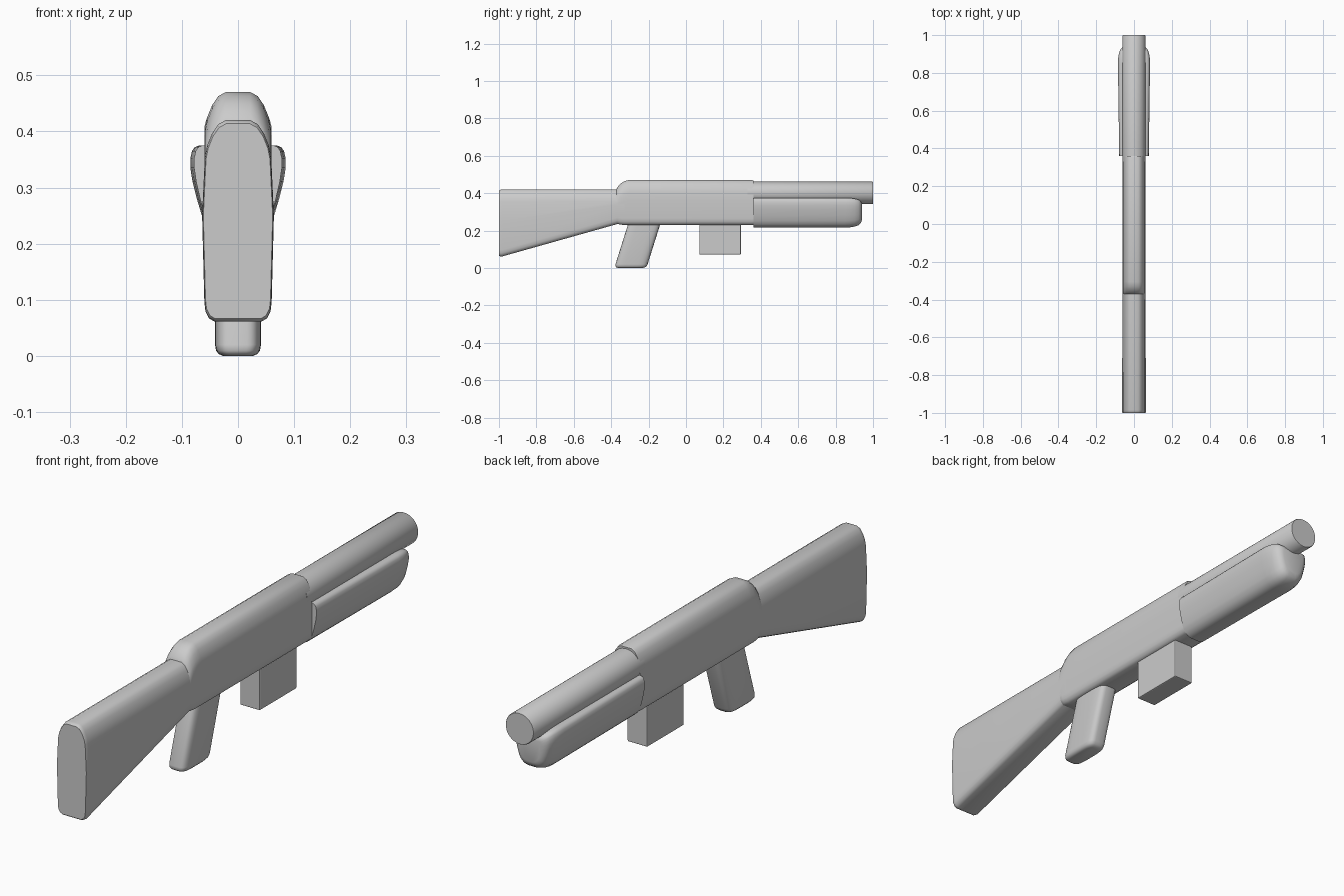
import bpy, bmesh, math

if "Cube" in bpy.data.objects:
    bpy.data.objects.remove(bpy.data.objects["Cube"])

def loft(name, rings, angle=35):
    """Skin a list of equal-length point rings and cap both ends."""
    bm = bmesh.new()
    vr = [[bm.verts.new(p) for p in r] for r in rings]
    n = len(vr[0])
    for a, b in zip(vr, vr[1:]):
        for i in range(n):
            j = (i + 1) % n
            bm.faces.new((a[i], a[j], b[j], b[i]))
    bm.faces.new(vr[0])
    bm.faces.new(vr[-1])
    bmesh.ops.recalc_face_normals(bm, faces=bm.faces)
    me = bpy.data.meshes.new(name)
    bm.to_mesh(me)
    bm.free()
    ob = bpy.data.objects.new(name, me)
    bpy.context.collection.objects.link(ob)
    bpy.ops.object.select_all(action='DESELECT')
    ob.select_set(True)
    bpy.context.view_layer.objects.active = ob
    bpy.ops.object.shade_smooth_by_angle(angle=math.radians(angle))
    return ob

def mirrored(half, y, sx=1.0, sz=1.0, zc=0.0):
    """Close a right-hand (x, z) half section across x = 0, at depth y."""
    pts = half + [(-x, z) for x, z in reversed(half)]
    return [(x * sx, y, zc + (z - zc) * sz) for x, z in pts]

# cross-section of stock and receiver: soft bottom, domed top
LOW = [(0.042, 0), (0.052, 0.006), (0.058, 0.018), (0.060, 0.035)]
TOP = [(0.059, -0.065), (0.055, -0.045), (0.046, -0.023), (0.035, -0.007), (0.022, 0)]

def body(y, zb, zt, bulge=0.0, s=1.0):
    mid = [(0.060 + bulge, (zb + zt) / 2 + 0.01)]
    half = [(x, zb + z) for x, z in LOW] + mid + [(x, zt + z) for x, z in TOP]
    return mirrored(half, y, s, s, (zb + zt) / 2)

# stock
loft("stock", [body(-1.0, 0.06, 0.42, 0.004, 0.965), body(-0.996, 0.06, 0.42, 0.004, 0.985),
               body(-0.985, 0.061, 0.42, 0.004), body(-0.37, 0.234, 0.42), body(-0.33, 0.245, 0.42)])

# receiver with rounded rear shoulder
loft("receiver", [body(y, zb, zt) for y, zb, zt in [
    (-0.375, 0.245, 0.412), (-0.368, 0.236, 0.43), (-0.352, 0.232, 0.449),
    (-0.332, 0.23, 0.463), (-0.305, 0.23, 0.47), (0.353, 0.23, 0.47), (0.36, 0.231, 0.467)]])

# barrel
def circle(y, r, zc, n=40):
    return [(r * math.cos(2 * math.pi * i / n), y, zc + r * math.sin(2 * math.pi * i / n)) for i in range(n)]

loft("barrel", [circle(0.33, 0.06, 0.401), circle(0.997, 0.06, 0.401), circle(1.0, 0.058, 0.401)])

# fore-end: wide shoulders, narrowing belly, rounded nose
FORE = [(0.022, 0.216), (0.040, 0.221), (0.055, 0.234), (0.065, 0.252), (0.074, 0.282), (0.081, 0.310),
        (0.085, 0.335), (0.085, 0.352), (0.082, 0.365), (0.077, 0.372), (0.069, 0.375), (0.03, 0.375)]
loft("fore_end", [mirrored(FORE, y, sx, sz, 0.305) for y, sx, sz in [
    (0.36, 0.92, 1), (0.6, 0.96, 1), (0.85, 1, 1), (0.878, 0.985, 0.985), (0.902, 0.94, 0.94),
    (0.922, 0.86, 0.86), (0.934, 0.74, 0.74), (0.94, 0.55, 0.58)]], 60)

# raked grip
def rounded(z, yc, hx, hy, n=40, e=0.5):
    ring = []
    for i in range(n):
        c, s = math.cos(2 * math.pi * i / n), math.sin(2 * math.pi * i / n)
        ring.append((hx * math.copysign(abs(c) ** e, c), yc + hy * math.copysign(abs(s) ** e, s), z))
    return ring

loft("grip", [rounded(0.0, -0.297, 0.027, 0.066), rounded(0.003, -0.296, 0.034, 0.077),
              rounded(0.009, -0.294, 0.039, 0.083), rounded(0.02, -0.291, 0.041, 0.086),
              rounded(0.23, -0.225, 0.041, 0.086), rounded(0.26, -0.216, 0.041, 0.086)], 50)

# magazine
bpy.ops.mesh.primitive_cube_add(size=1, location=(0, 0.182, 0.16))
mag = bpy.context.object
mag.name = "magazine"
mag.scale = (0.084, 0.222, 0.176)
bpy.ops.object.transform_apply(location=False, rotation=False, scale=True)
bev = mag.modifiers.new("soft_edges", 'BEVEL')
bev.width = 0.004
bev.segments = 2
